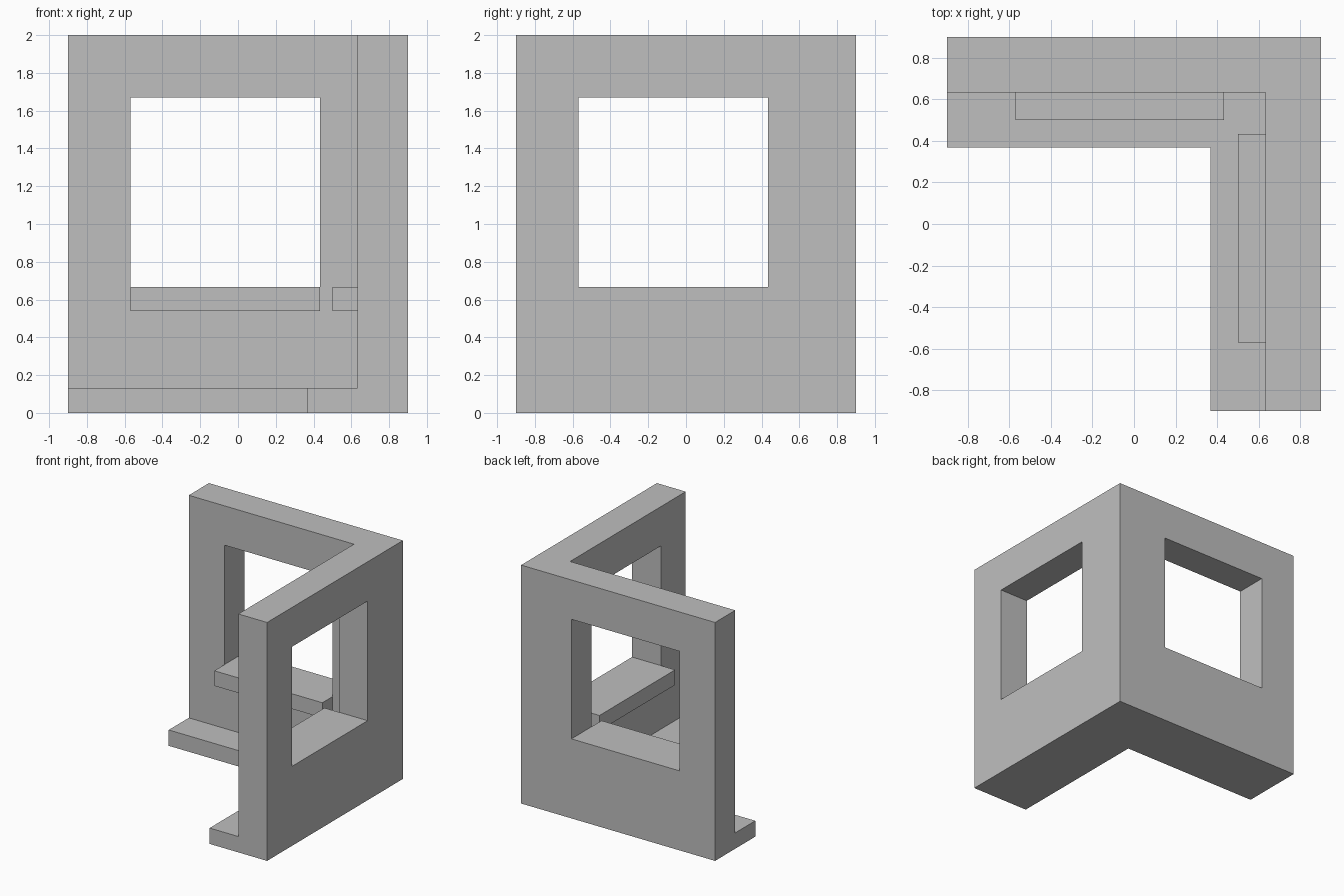
import bpy
import bmesh
from mathutils import Vector

default = bpy.data.objects.get("Cube")
if default:
    bpy.data.objects.remove(default, do_unlink=True)

OUT = 0.9        # outer face of both walls
INNER = 0.633    # inner face of both walls
LEDGE = 0.367    # inner edge of the floor ledge
WIN = (-0.57, 0.433)
WIN_Z = (0.667, 1.67)

grey = bpy.data.materials.new("plain_grey")
grey.use_nodes = True
colour = (0.52, 0.52, 0.52, 1)
grey.diffuse_color = colour
grey.node_tree.nodes["Principled BSDF"].inputs["Base Color"].default_value = colour


def prism(name, outline, z0, z1):
    """Extrude a flat outline from z0 up to z1."""
    bm = bmesh.new()
    face = bm.faces.new([bm.verts.new((x, y, z0)) for x, y in outline])
    top = bmesh.ops.extrude_face_region(bm, geom=[face])["geom"]
    bmesh.ops.translate(bm, vec=Vector((0, 0, z1 - z0)),
                        verts=[v for v in top if isinstance(v, bmesh.types.BMVert)])
    bmesh.ops.recalc_face_normals(bm, faces=bm.faces)
    mesh = bpy.data.meshes.new(name)
    bm.to_mesh(mesh)
    bm.free()
    mesh.materials.append(grey)
    obj = bpy.data.objects.new(name, mesh)
    bpy.context.collection.objects.link(obj)
    return obj


def corner(name, inner, z0, z1):
    """L-shaped prism along the back and the left side."""
    return prism(name, [(-OUT, OUT), (-OUT, inner), (inner, inner),
                        (inner, -OUT), (OUT, -OUT), (OUT, OUT)], z0, z1)


def box(name, along, across, z, swap):
    """Box along the back wall, or along the side wall when swapped."""
    pts = [(along[i], across[j]) for i, j in ((0, 0), (1, 0), (1, 1), (0, 1))]
    return prism(name, [(b, a) if swap else (a, b) for a, b in pts], *z)


def combine(target, tool, operation):
    mod = target.modifiers.new(tool.name, "BOOLEAN")
    mod.operation = operation
    mod.solver = "EXACT"
    mod.object = tool
    bpy.context.view_layer.objects.active = target
    bpy.ops.object.modifier_apply(modifier=mod.name)
    bpy.data.objects.remove(tool, do_unlink=True)


# Two walls meeting at a corner, with the floor ledge
walls = corner("corner_walls", INNER, 0, 2)
combine(walls, corner("floor_ledge", LEDGE, 0, 0.133), "UNION")

# A window and an inside sill in each wall
for side, swap in (("back", False), ("left", True)):
    combine(walls, box(side + "_window_cutter", WIN, (0.55, 1), WIN_Z, swap), "DIFFERENCE")
    combine(walls, box(side + "_window_sill", WIN, (0.5, 0.7),
                       (0.54, WIN_Z[0]), swap), "UNION")
